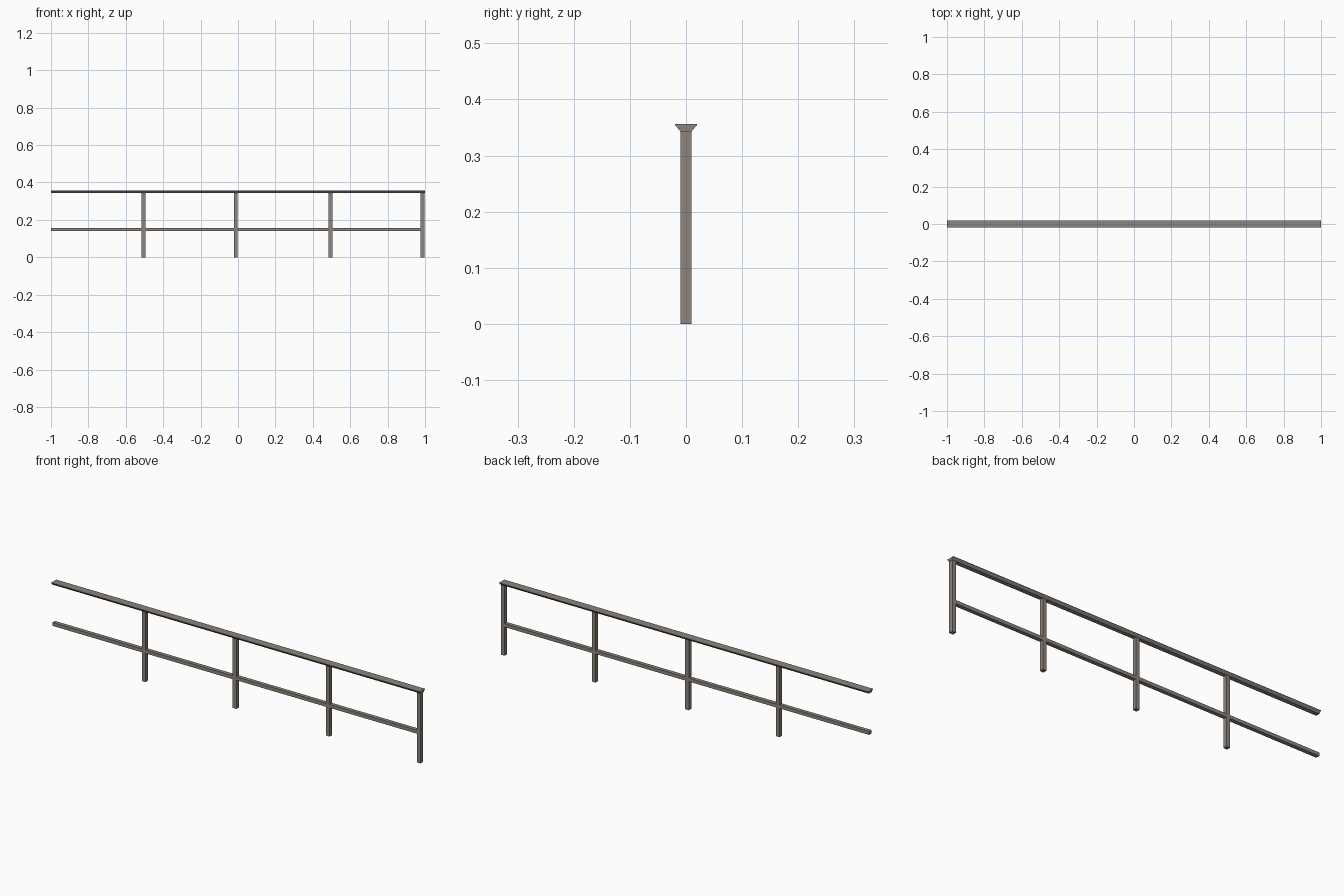
import bpy, bmesh
from mathutils import Vector

if "Cube" in bpy.data.objects:
    bpy.data.objects.remove(bpy.data.objects["Cube"])

metal = bpy.data.materials.new("warm_grey_metal")
metal.diffuse_color = (0.27, 0.235, 0.205, 1)
metal.use_nodes = True
metal.node_tree.nodes["Principled BSDF"].inputs["Base Color"].default_value = metal.diffuse_color


def prism(name, profile, start, end, u, v):
    """Extrude a 2D profile (along axes u, v) from start to end."""
    start, end, u, v = map(Vector, (start, end, u, v))
    bm = bmesh.new()
    a, b = [[bm.verts.new(p + u * s + v * t) for s, t in profile]
            for p in (start, end)]
    n = len(profile)
    bm.faces.new(a)
    bm.faces.new(b[::-1])
    for i in range(n):
        bm.faces.new((a[i], b[i], b[(i + 1) % n], a[(i + 1) % n]))
    bmesh.ops.recalc_face_normals(bm, faces=bm.faces)
    mesh = bpy.data.meshes.new(name)
    bm.to_mesh(mesh)
    bm.free()
    mesh.materials.append(metal)
    obj = bpy.data.objects.new(name, mesh)
    bpy.context.collection.objects.link(obj)
    return obj


def rect(a, b):
    return [(-a, -b), (a, -b), (a, b), (-a, b)]


X, Y, Z = (1, 0, 0), (0, 1, 0), (0, 0, 1)

# Handrail with flared underside
flare = [(-0.01, 0.343), (0.01, 0.343), (0.02, 0.355), (0.02, 0.356),
         (-0.02, 0.356), (-0.02, 0.355)]
prism("handrail", flare, (-1, 0, 0), (1, 0, 0), Y, Z)

# Square middle rail, ending in the last post
prism("middle_rail", rect(0.0095, 0.0085), (-1, 0, 0.149), (0.985, 0, 0.149), Y, Z)

# Square posts
for i, x in enumerate((-0.505, -0.012, 0.494, 0.987)):
    prism(f"post_{i + 1}", rect(0.01, 0.01), (x, 0, 0), (x, 0, 0.345), X, Y)
